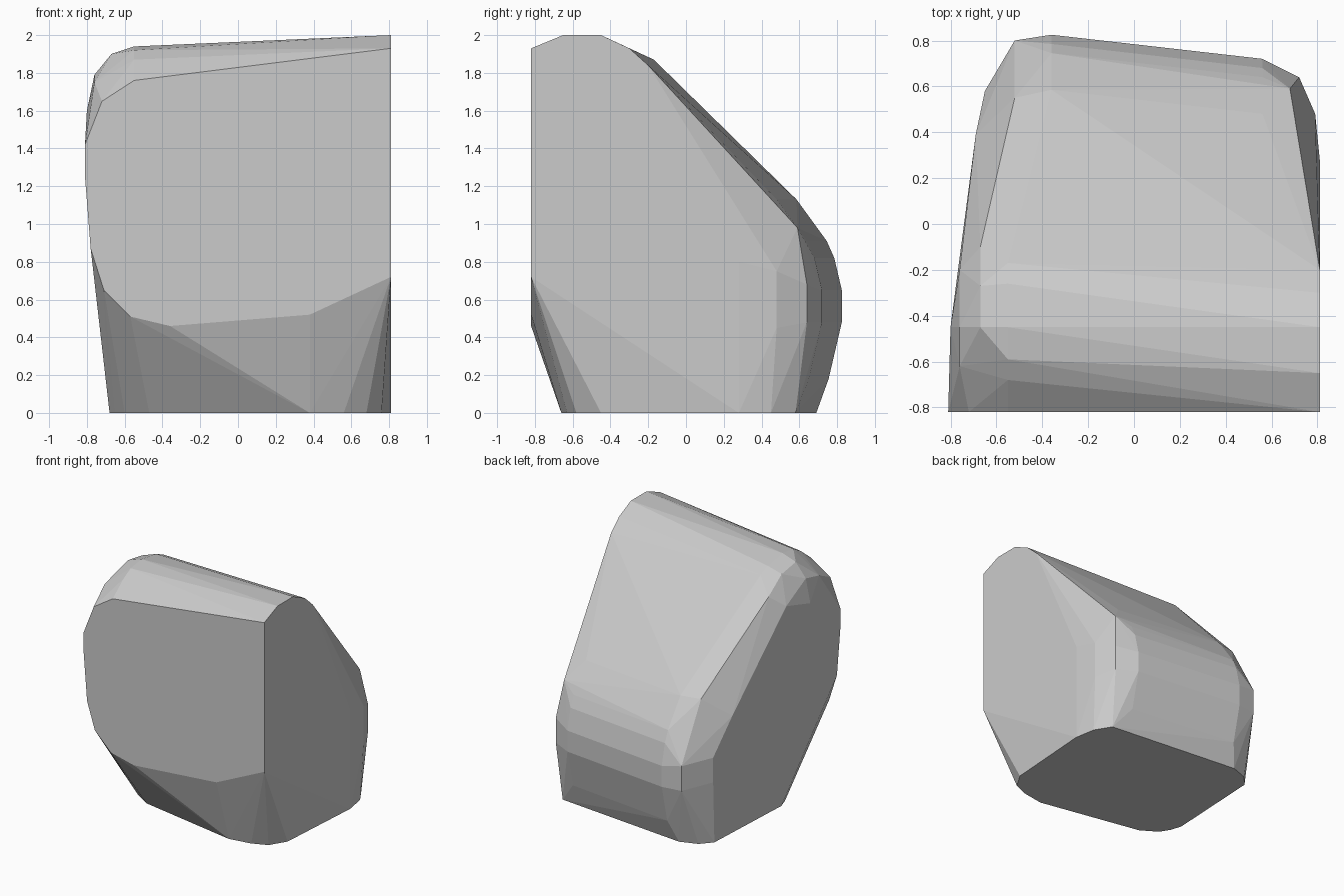
import bpy
import bmesh

# Remove the default object
default_object = bpy.data.objects.get("Cube")
if default_object:
    bpy.data.objects.remove(default_object, do_unlink=True)


def make_material(name, colour):
    material = bpy.data.materials.new(name)
    material.use_nodes = True
    material.diffuse_color = colour
    for node in material.node_tree.nodes:
        if node.type == "BSDF_PRINCIPLED":
            node.inputs["Base Color"].default_value = colour
            node.inputs["Roughness"].default_value = 0.9
    return material


def front_section(depth, outline):
    """Outline of (x, z) pairs standing at one depth."""
    return [(x, depth, z) for x, z in outline]


def side_section(offset, outline):
    """Outline of (y, z) pairs standing at one sideways offset."""
    return [(offset, y, z) for y, z in outline]


def floor_section(height, outline):
    """Outline of (x, y) pairs lying at one height."""
    return [(x, y, height) for x, y in outline]


def rounded_columns(corners, profile):
    """Sweep a profile of (height, inset) pairs up each (x, y) corner."""
    return [(x, y - inset, z) for x, y in corners for z, inset in profile]


def make_hull(name, points, material):
    """Wrap a single faceted convex skin around the section points."""
    mesh = bpy.data.meshes.new(name)
    hull = bmesh.new()
    for point in points:
        hull.verts.new(point)
    result = bmesh.ops.convex_hull(hull, input=hull.verts[:])
    loose = {item for key in ("geom_interior", "geom_unused") for item in result[key]
             if isinstance(item, bmesh.types.BMVert)}
    bmesh.ops.delete(hull, geom=list(loose), context="VERTS")
    bmesh.ops.dissolve_limit(hull, angle_limit=0.01, verts=hull.verts[:], edges=hull.edges[:])
    bmesh.ops.recalc_face_normals(hull, faces=hull.faces[:])
    hull.to_mesh(mesh)
    hull.free()
    mesh.materials.append(material)
    shape = bpy.data.objects.new(name, mesh)
    bpy.context.collection.objects.link(shape)
    return shape


# Flat front face
front = front_section(-.82, [
    (.81, 1.93), (-.55, 1.76), (-.72, 1.65), (-.81, 1.42), (-.81, 1.25), (-.78, .87),
    (-.71, .65), (-.57, .51), (-.36, .46), (.38, .52), (.81, .72)])

# Flat side wall with its softened rear edge
wall = side_section(.81, [(-.65, 2), (-.45, 2), (-.3, 1.93), (-.2, 1.84), (.28, .8), (.28, 0)])
wall_edge = side_section(.79, [(.48, .45), (.48, .75)])

# Base resting on the ground
base = floor_section(0, [
    (.78, .45), (.7, .58), (-.42, .69), (-.56, .64), (-.64, .55), (-.68, -.25), (-.65, -.34),
    (-.6, -.42), (-.47, -.5), (.38, -.66), (.56, -.63), (.68, -.58), (.76, -.45)])

# Bulging back, leaning forward into the long slope
back = rounded_columns([(-.36, .825), (.56, .72)],
                       [(.18, .07), (.48, 0), (.65, 0), (.82, .04), (.91, .08), (1.13, .24)])
back_corners = rounded_columns([(-.52, .8), (.72, .64)], [(.48, 0), (.68, 0)])
slope_corners = [(.68, .59, .98), (-.52, .55, 1.13)]

# Rounded top edge above the tapering side
crown = side_section(-.55, [(-.68, 1.87), (-.59, 1.92), (-.45, 1.94), (-.26, 1.91), (-.17, 1.87)])
shoulder = side_section(-.67, [(-.57, 1.83), (-.45, 1.9), (-.27, 1.87), (-.1, 1.75)])
shoulder_edge = side_section(-.76, [(-.62, 1.75), (-.45, 1.79), (-.2, 1.66)])

# Tapering side
taper = [(-.8, -.45, 1.6), (-.69, .39, .98), (-.65, .58, .5), (-.65, .58, .7)]

stone = make_material("light grey", (.6, .6, .6, 1))
make_hull("stone_block", front + wall + wall_edge + base + back + back_corners
          + slope_corners + crown + shoulder + shoulder_edge + taper, stone)
